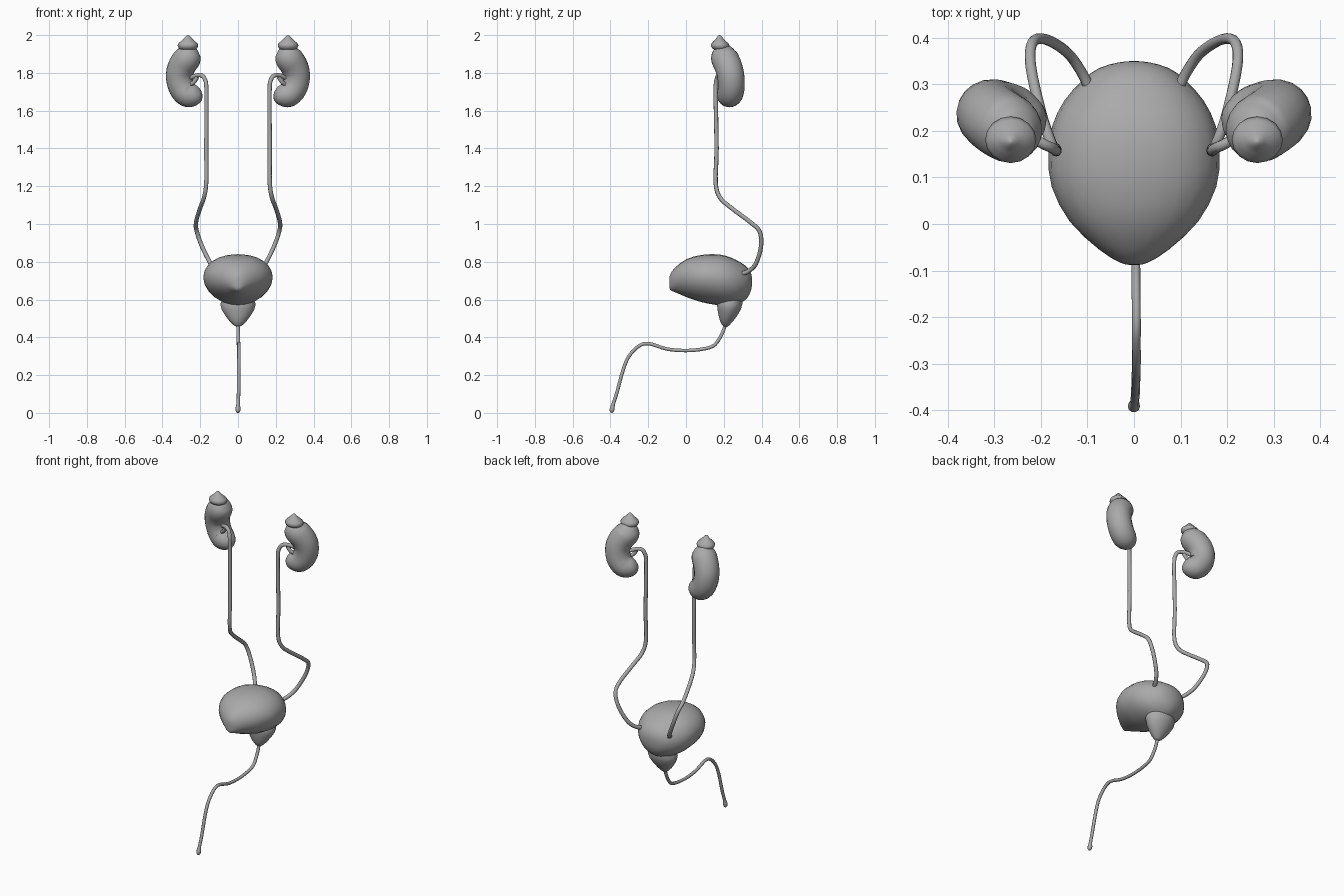
import bpy, math
from mathutils import Vector

cube = bpy.data.objects.get("Cube")
if cube:
    bpy.data.objects.remove(cube)

grey = bpy.data.materials.new("tissue_grey")
grey.use_nodes = True
grey.diffuse_color = (0.4, 0.4, 0.4, 1)
grey.node_tree.nodes["Principled BSDF"].inputs["Base Color"].default_value = (0.4, 0.4, 0.4, 1)


def skin(name, rings):
    """Join equal rings of points into a smooth closed surface."""
    n = len(rings[0])
    verts = [p for ring in rings for p in ring]
    faces = [(i * n + j, i * n + (j + 1) % n, (i + 1) * n + (j + 1) % n, (i + 1) * n + j)
             for i in range(len(rings) - 1) for j in range(n)]
    faces += [tuple(reversed(range(n))), tuple(range(len(verts) - n, len(verts)))]
    mesh = bpy.data.meshes.new(name)
    mesh.from_pydata(verts, [], faces)
    mesh.materials.append(grey)
    obj = bpy.data.objects.new(name, mesh)
    bpy.context.collection.objects.link(obj)
    bpy.ops.object.select_all(action='DESELECT')
    obj.select_set(True)
    bpy.context.view_layer.objects.active = obj
    bpy.ops.object.mode_set(mode='EDIT')
    bpy.ops.mesh.select_all(action='SELECT')
    bpy.ops.mesh.normals_make_consistent(inside=False)
    bpy.ops.object.mode_set(mode='OBJECT')
    bpy.ops.object.shade_smooth_by_angle(angle=math.radians(50))
    return obj


def spline(points, steps):
    """Catmull-Rom curve through tuples of any length."""
    pts = [Vector(p) for p in points]
    pts = [2 * pts[0] - pts[1]] + pts + [2 * pts[-1] - pts[-2]]
    out = []
    for a, b, c, d in zip(pts, pts[1:], pts[2:], pts[3:]):
        for k in range(steps):
            t = k / steps
            out.append(0.5 * (2 * b + (c - a) * t + (2 * a - 5 * b + 4 * c - d) * t ** 2
                              + (3 * b - a - 3 * c + d) * t ** 3))
    return out + [pts[-2]]


def sweep(name, points, steps, sides, side=1):
    """Round tube through (x, y, z, radius) points; side -1 mirrors it."""
    path = spline([(side * p[0], *p[1:]) for p in points], steps)
    rings, u = [], Vector((0.3, 1, 0.1))
    for i, p in enumerate(path):
        t = (path[min(i + 1, len(path) - 1)].xyz - path[max(i - 1, 0)].xyz).normalized()
        u = (u - t * u.dot(t)).normalized()
        v = t.cross(u)
        r = max(p.w, 0.001)
        rings.append([p.xyz + r * (math.cos(a) * u + math.sin(a) * v)
                      for a in (2 * math.pi * j / sides for j in range(sides))])
    return skin(name, rings)


def stack(name, levels, sides, side=1):
    """Horizontal ellipses given as (x, y, z, half width, half depth)."""
    rings = [[(side * x + w * math.cos(a), y + d * math.sin(a), z)
              for a in (2 * math.pi * j / sides for j in range(sides))]
             for x, y, z, w, d in levels]
    return skin(name, rings)


def tube(points, r):
    return [(*p, r) for p in points]


kidney = [(.238, .195, 1.937, .002), (.24, .195, 1.932, .032), (.25, .197, 1.915, .056),
          (.266, .203, 1.882, .072), (.295, .222, 1.84, .073), (.31, .236, 1.79, .072),
          (.302, .24, 1.735, .071), (.278, .235, 1.696, .07), (.25, .226, 1.683, .066),
          (.215, .212, 1.682, .048), (.198, .205, 1.684, .026), (.192, .203, 1.685, .002)]
ureter = [(.26, .21, 1.77), (.225, .19, 1.785), (.195, .172, 1.787), (.175, .163, 1.765),
          (.167, .157, 1.7), (.168, .162, 1.4), (.168, .157, 1.22), (.18, .18, 1.14),
          (.2, .24, 1.085), (.222, .34, 1.01), (.218, .39, .96), (.19, .397, .88),
          (.145, .37, .79), (.115, .33, .75), (.095, .29, .735)]
branch = [(.26, .205, 1.735), (.235, .19, 1.75), (.215, .183, 1.778)]
adrenal = [(.265, .183, 1.918, .03, .025), (.265, .182, 1.93, .049, .044),
           (.265, .181, 1.945, .055, .05), (.265, .18, 1.957, .05, .044),
           (.265, .179, 1.972, .032, .028), (.265, .178, 1.988, .016, .015),
           (.265, .177, 1.997, .007, .007), (.265, .177, 2, .001, .001)]

# Paired organs
for label, side in (("left", 1), ("right", -1)):
    sweep(label + "_kidney", kidney, 3, 20, side)
    stack(label + "_adrenal_gland", adrenal, 16, side)
    sweep(label + "_ureter", tube(ureter, .0115), 4, 10, side)
    sweep(label + "_pelvis_branch", tube(branch, .011), 4, 10, side)

# Bladder: cross-sections from front to back (y, half width, top, bottom)
sections = [(-.088, .008, .71, .675), (-.083, .03, .735, .65), (-.055, .075, .772, .638),
            (.005, .138, .815, .612), (.08, .177, .836, .587), (.15, .184, .84, .573),
            (.21, .176, .832, .567), (.265, .15, .81, .572), (.31, .11, .783, .595),
            (.335, .075, .757, .625), (.347, .035, .73, .66), (.35, .008, .705, .69)]
rings = []
for y, w, top, bottom in spline(sections, 2):
    mid = bottom + .54 * (top - bottom)
    ring = []
    for j in range(24):
        c, s = math.cos(math.pi * j / 12), math.sin(math.pi * j / 12)
        # Lower half narrows toward a keel
        x = w * math.copysign(abs(c) ** (.9 if s > 0 else 1.15), c)
        ring.append((x, y, mid + s * (top - mid if s > 0 else mid - bottom)))
    rings.append(ring)
skin("bladder", rings)

# Prostate and urethra
stack("prostate", [(0, .235, .61, .06, .05), (0, .234, .602, .085, .066),
                   (0, .231, .575, .094, .068), (0, .228, .545, .085, .062),
                   (0, .222, .515, .067, .05), (0, .215, .487, .046, .036),
                   (0, .211, .465, .024, .02), (0, .21, .456, .01, .01)], 18)
urethra = tube([(0, .212, .49), (.001, .2, .44), (.002, .175, .39), (.003, .145, .355),
                (.003, .09, .338), (.003, 0, .33), (.004, -.1, .338), (.005, -.2, .367),
                (.005, -.255, .35), (.005, -.305, .295), (.004, -.335, .22),
                (.003, -.365, .11), (.001, -.384, .05)], .0095)
urethra += [(0, -.39, .025, .013), (0, -.393, .01, .012), (0, -.395, .001, .005)]
sweep("urethra", urethra, 4, 10)
